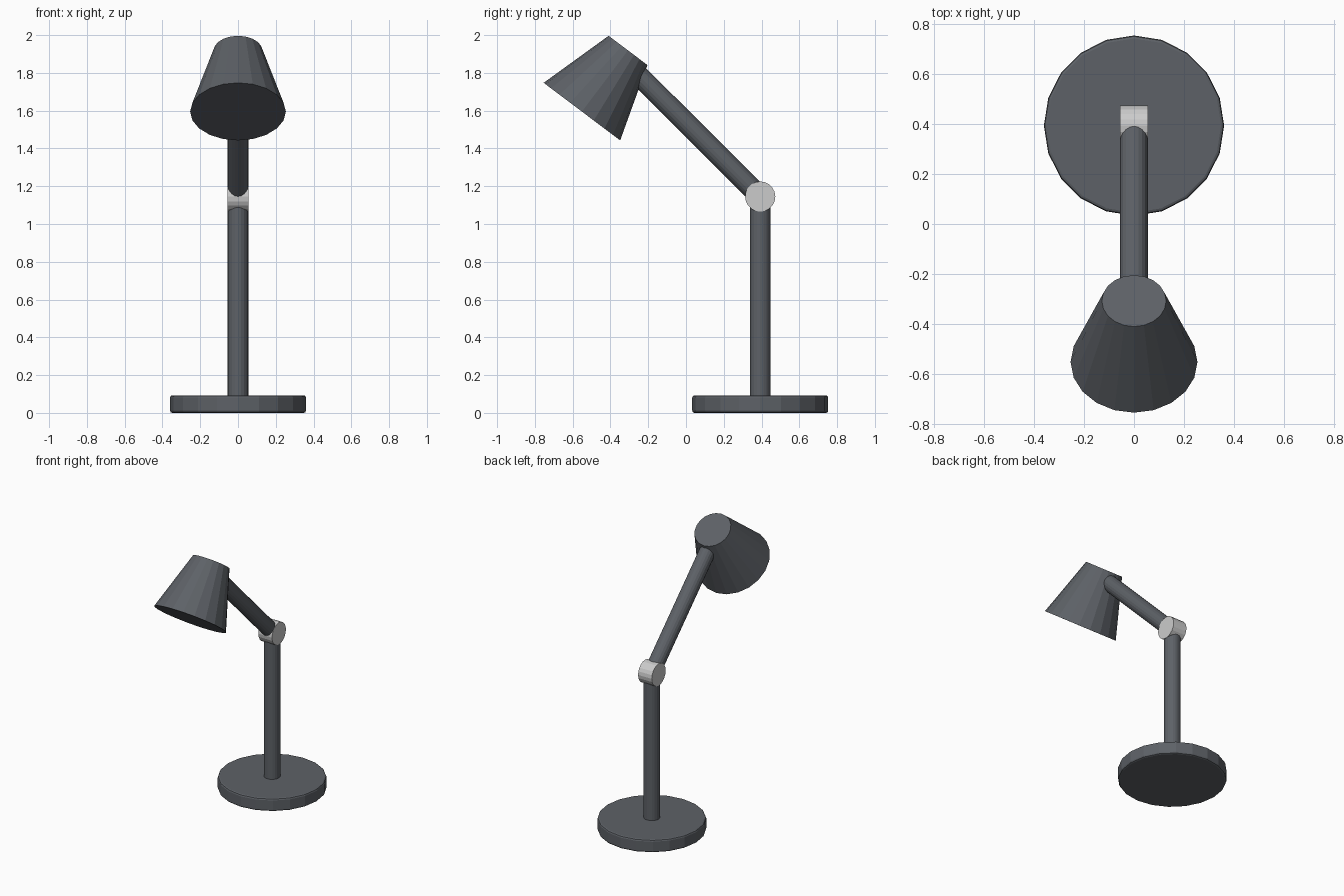
import bpy
from mathutils import Vector

if "Cube" in bpy.data.objects:
    bpy.data.objects.remove(bpy.data.objects["Cube"])

dark = bpy.data.materials.new("dark_grey")
dark.diffuse_color = (0.11, 0.12, 0.135, 1)
dark.use_nodes = True
dark.node_tree.nodes["Principled BSDF"].inputs["Base Color"].default_value = dark.diffuse_color
light = bpy.data.materials.new("light_grey")
light.diffuse_color = (0.6, 0.6, 0.59, 1)
light.use_nodes = True
light.node_tree.nodes["Principled BSDF"].inputs["Base Color"].default_value = light.diffuse_color


def tube(name, start, end, r1, r2, mat, bevel=0.0, sides=20):
    """Capped cylinder or cone between two points."""
    a, b = Vector(start), Vector(end)
    axis = b - a
    bpy.ops.mesh.primitive_cone_add(
        vertices=sides, radius1=r1, radius2=r2, depth=axis.length,
        location=(a + b) / 2,
        rotation=axis.to_track_quat('Z', 'Y').to_euler())
    ob = bpy.context.object
    ob.name = name
    ob.data.materials.append(mat)
    if bevel:
        mod = ob.modifiers.new("edge_bevel", 'BEVEL')
        mod.width = bevel
        mod.segments = 2
        mod.limit_method = 'ANGLE'
        mod.angle_limit = 0.8
    return ob


Y = 0.393  # post axis

# Round foot
tube("base", (0, Y, 0), (0, Y, 0.093), 0.36, 0.36, dark, 0.012)
# Upright post
tube("post", (0, Y, 0.085), (0, Y, 1.10), 0.055, 0.055, dark)
# Hinge lying across the top of the post
tube("hinge", (-0.055, Y, 1.145), (0.055, Y, 1.145), 0.08, 0.08, light)
# Sloping arm; its tip sits inside the shade
tube("arm", (0, 0.357, 1.18), (0, -0.333, 1.869), 0.055, 0.055, dark)
# Tilted conical shade
tube("shade", (0, -0.551, 1.595), (0, -0.307, 1.919), 0.2535, 0.1285, dark)
